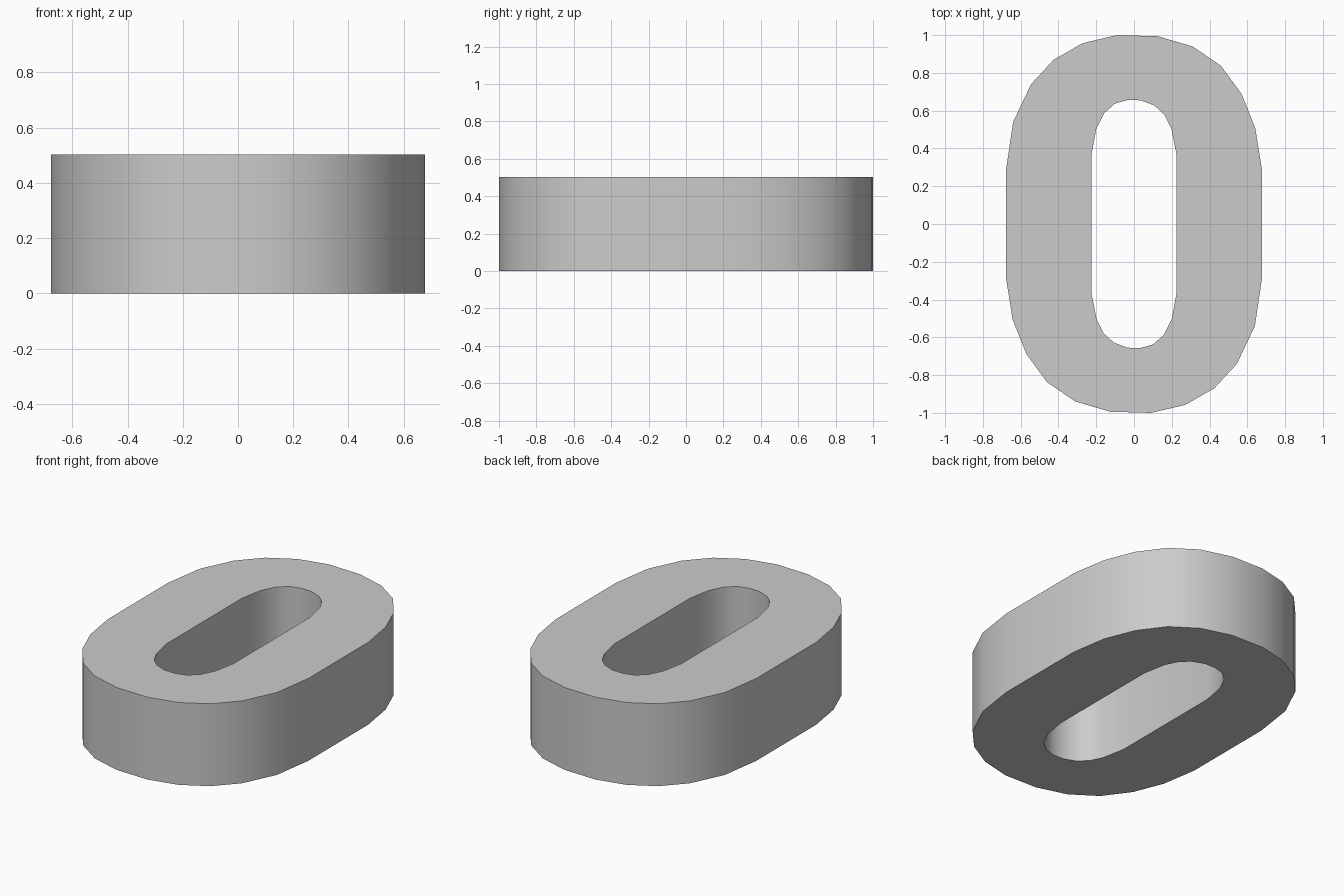
import bpy
import bmesh

if "Cube" in bpy.data.objects:
    bpy.data.objects.remove(bpy.data.objects["Cube"])

HEIGHT = 0.503

# Upper halves of the outlines; the lower halves are the same turned by 180 degrees
OUTER = [(-0.677, 0.29), (-0.64, 0.54), (-0.545, 0.74), (-0.425, 0.87),
         (-0.27, 0.958), (-0.09, 1.0), (0.125, 0.994), (0.31, 0.94),
         (0.46, 0.838), (0.57, 0.688), (0.642, 0.508), (0.677, 0.29)]
INNER = [(-0.226, 0.363), (-0.2, 0.502), (-0.158, 0.587), (-0.1, 0.638),
         (-0.035, 0.656), (0.035, 0.655), (0.108, 0.627), (0.16, 0.579),
         (0.198, 0.505), (0.226, 0.363)]


def add_loop(bm, half):
    points = half + [(-x, -y) for x, y in half]
    verts = [bm.verts.new((x, y, 0)) for x, y in points]
    return [bm.edges.new((v, verts[(i + 1) % len(verts)]))
            for i, v in enumerate(verts)]


# Rounded oblong ring: fill between both outlines, then extrude upwards
bm = bmesh.new()
edges = add_loop(bm, OUTER) + add_loop(bm, INNER)
bmesh.ops.triangle_fill(bm, edges=edges, use_beauty=True)
base = bm.faces[:]
result = bmesh.ops.extrude_face_region(bm, geom=base, use_keep_orig=True)
top = [g for g in result["geom"] if isinstance(g, bmesh.types.BMVert)]
bmesh.ops.translate(bm, verts=top, vec=(0, 0, HEIGHT))
bmesh.ops.recalc_face_normals(bm, faces=bm.faces)

mesh = bpy.data.meshes.new("oblong_ring")
bm.to_mesh(mesh)
bm.free()
ring = bpy.data.objects.new("oblong_ring", mesh)
bpy.context.collection.objects.link(ring)

# Smooth walls with crisp rims
bpy.context.view_layer.objects.active = ring
ring.select_set(True)
bpy.ops.object.shade_smooth_by_angle(angle=0.6)
